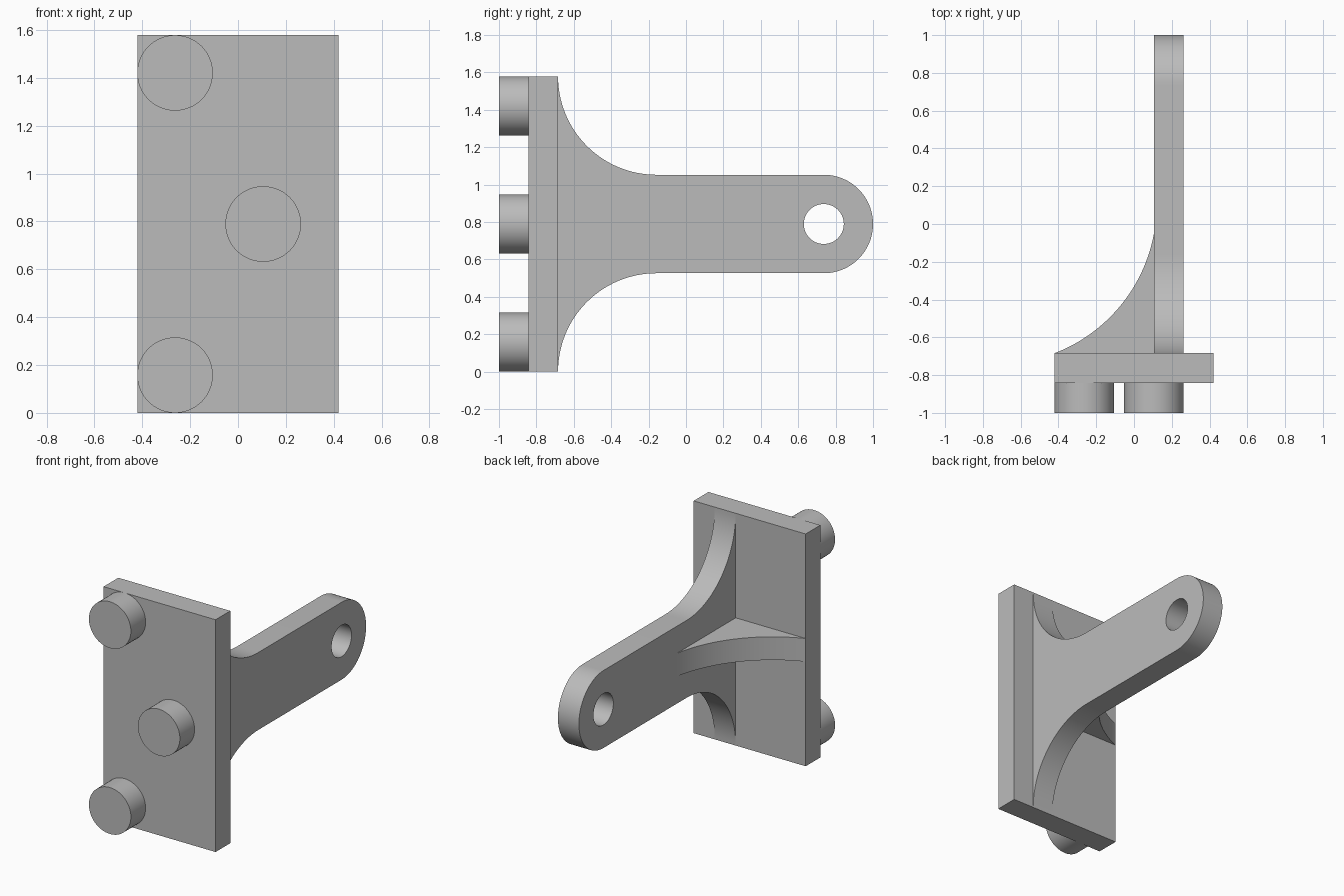
import bpy, bmesh
from math import pi, sin, cos, radians
from mathutils import Vector, Matrix

cube = bpy.data.objects.get("Cube")
if cube:
    bpy.data.objects.remove(cube, do_unlink=True)

U = 2 / 38                      # design module
MID = 15 * U                    # centre height
PLATE_BACK = -13 * U
ARM_X = 2 * U                   # inner face of the arm
THICK = 3 * U

grey = bpy.data.materials.new("plain grey")
grey.use_nodes = True
grey.diffuse_color = (0.5, 0.5, 0.5, 1)
grey.node_tree.nodes["Principled BSDF"].inputs["Base Color"].default_value = (0.5, 0.5, 0.5, 1)


def add_object(name, bm):
    bmesh.ops.recalc_face_normals(bm, faces=bm.faces)
    mesh = bpy.data.meshes.new(name)
    bm.to_mesh(mesh)
    bm.free()
    obj = bpy.data.objects.new(name, mesh)
    bpy.context.collection.objects.link(obj)
    mesh.materials.append(grey)
    return obj


def activate(obj):
    bpy.ops.object.select_all(action='DESELECT')
    obj.select_set(True)
    bpy.context.view_layer.objects.active = obj


def smooth(obj):
    activate(obj)
    bpy.ops.object.shade_smooth_by_angle(angle=radians(30))


def prism(name, points, direction):
    """Extrude a closed outline along a direction."""
    bm = bmesh.new()
    face = bm.faces.new([bm.verts.new(p) for p in points])
    out = bmesh.ops.extrude_face_region(bm, geom=[face], use_keep_orig=True)
    verts = [v for v in out["geom"] if isinstance(v, bmesh.types.BMVert)]
    bmesh.ops.translate(bm, verts=verts, vec=direction)
    return add_object(name, bm)


def cylinder(name, centre, radius, depth, axis):
    bm = bmesh.new()
    turn = Matrix.Rotation(pi / 2, 4, axis)
    bmesh.ops.create_cone(bm, cap_ends=True, segments=64, radius1=radius, radius2=radius,
                          depth=depth, matrix=Matrix.Translation(centre) @ turn)
    return add_object(name, bm)


def arc(cx, cy, r, start, end, steps=32):
    angles = [radians(start + (end - start) * i / steps) for i in range(steps + 1)]
    return [(cx + r * cos(a), cy + r * sin(a)) for a in angles]


# Mounting plate
bm = bmesh.new()
bmesh.ops.create_cube(bm, size=1, matrix=Matrix.Translation((0, PLATE_BACK - THICK / 2, MID))
                      @ Matrix.Diagonal((16 * U, THICK, 30 * U, 1)))
add_object("mounting_plate", bm)

# Arm with flared root and rounded tip
tip_y = 14 * U
flare = arc(PLATE_BACK + 10 * U, 2 * MID, 10 * U, 180, 270)
tip = arc(tip_y, MID, 5 * U, 90, -90, 48)
lower_flare = [(y, 2 * MID - z) for y, z in reversed(flare)]
arm = prism("arm", [(ARM_X, y, z) for y, z in flare + tip + lower_flare], (THICK, 0, 0))

# Pin hole through the tip
cutter = cylinder("hole_cutter", (ARM_X + THICK / 2, tip_y, MID), 2.03 * U, 3 * THICK, 'Y')
cutter.hide_render = True
cut = arm.modifiers.new("pin_hole", 'BOOLEAN')
cut.operation = 'DIFFERENCE'
cut.solver = 'EXACT'
cut.object = cutter
activate(arm)
bpy.ops.object.modifier_apply(modifier=cut.name)
bpy.data.objects.remove(cutter, do_unlink=True)
smooth(arm)

# Curved side rib bracing the arm
top = Vector((ARM_X, PLATE_BACK + 12 * U))
foot = Vector((-8 * U, PLATE_BACK))
chord = top - foot
radius = 16 * U
normal = Vector((-chord.y, chord.x)).normalized()
centre = (top + foot) / 2 + normal * (radius ** 2 - (chord.length / 2) ** 2) ** 0.5
a, b = foot - centre, top - centre
sweep = a.angle(b)
outline = [centre + (a * sin(sweep * (1 - t / 32)) + b * sin(sweep * t / 32)) / sin(sweep)
           for t in range(33)]
outline.append(Vector((ARM_X, PLATE_BACK)))
smooth(prism("side_rib", [(p.x, p.y, MID - THICK / 2) for p in outline], (0, 0, THICK)))

# Locating pegs on the front
for name, x, z in (("upper_peg", -5, 27), ("middle_peg", 2, 15), ("lower_peg", -5, 3)):
    smooth(cylinder(name, (x * U, PLATE_BACK - 1.5 * THICK, z * U), THICK, THICK, 'X'))
